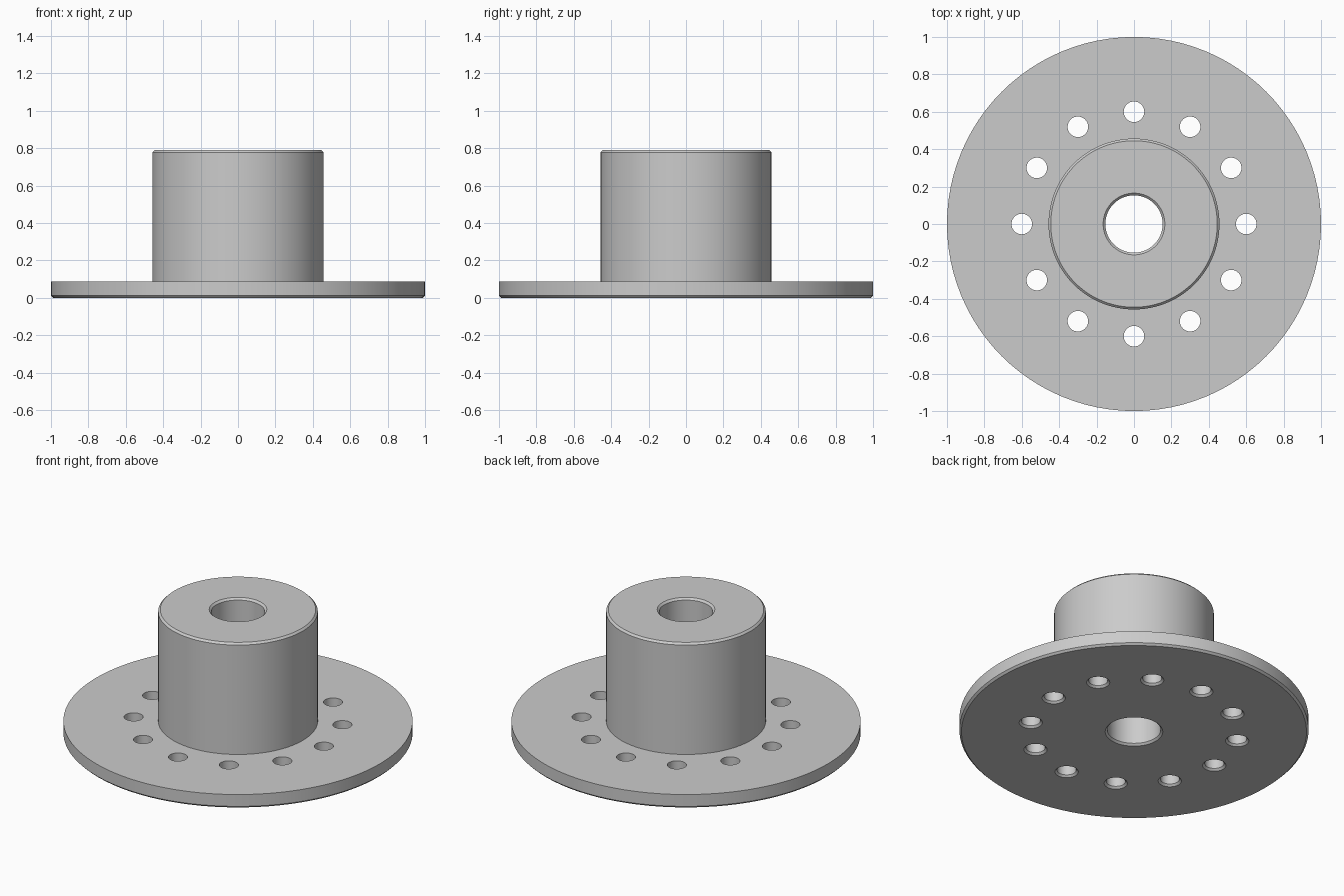
import bpy, bmesh
from math import radians, cos, sin, tau
from mathutils import Matrix

cube = bpy.data.objects.get("Cube")
if cube:
    bpy.data.objects.remove(cube)

SEGMENTS = 96
CHAMFER = 0.012
FLANGE_R, FLANGE_TOP = 1.0, 0.087
HUB_R, HUB_TOP = 0.457, 0.79
BORE_R = 0.153
HOLE_R, HOLE_CIRCLE, HOLE_COUNT = 0.055, 0.6, 12

steel = bpy.data.materials.new("grey_steel")
steel.use_nodes = True
steel.diffuse_color = (0.6, 0.6, 0.6, 1)
steel.node_tree.nodes["Principled BSDF"].inputs["Base Color"].default_value = (0.6, 0.6, 0.6, 1)


def lathe(bm, profile, segments, offset=(0, 0), closed=False):
    """Revolve (radius, height) points around a vertical axis at offset."""
    rings = []
    for r, z in profile:
        rings.append([bm.verts.new((offset[0] + r * cos(tau * i / segments),
                                    offset[1] + r * sin(tau * i / segments), z))
                      for i in range(segments)])
    pairs = list(zip(rings, rings[1:]))
    if closed:
        pairs.append((rings[-1], rings[0]))
    else:
        bm.faces.new(rings[0])
        bm.faces.new(rings[-1])
    for a, b in pairs:
        for i in range(segments):
            j = (i + 1) % segments
            bm.faces.new((a[i], a[j], b[j], b[i]))


def finish(bm, name):
    bmesh.ops.recalc_face_normals(bm, faces=bm.faces[:])
    mesh = bpy.data.meshes.new(name)
    bm.to_mesh(mesh)
    bm.free()
    mesh.materials.append(steel)
    obj = bpy.data.objects.new(name, mesh)
    bpy.context.collection.objects.link(obj)
    return obj


# Flange, hub and chamfered bore as one turned body
c = CHAMFER
bm = bmesh.new()
lathe(bm, [
    (BORE_R + c, 0), (FLANGE_R - c, 0), (FLANGE_R, c), (FLANGE_R, FLANGE_TOP),
    (HUB_R, FLANGE_TOP), (HUB_R, HUB_TOP - c), (HUB_R - c, HUB_TOP),
    (BORE_R + c, HUB_TOP), (BORE_R, HUB_TOP - c), (BORE_R, c),
], SEGMENTS, closed=True)
body = finish(bm, "flanged_hub")

# Ring of bolt holes, countersunk on the underside
bm = bmesh.new()
for k in range(HOLE_COUNT):
    a = tau * k / HOLE_COUNT
    lathe(bm, [(HOLE_R + 2 * c, -c), (HOLE_R, c), (HOLE_R, FLANGE_TOP + 0.05)], 32,
          (HOLE_CIRCLE * cos(a), HOLE_CIRCLE * sin(a)))
cutter = finish(bm, "bolt_hole_cutter")
cutter.hide_render = True

cut = body.modifiers.new("bolt_holes", 'BOOLEAN')
cut.operation = 'DIFFERENCE'
cut.solver = 'EXACT'
cut.object = cutter

bpy.ops.object.select_all(action='DESELECT')
body.select_set(True)
bpy.context.view_layer.objects.active = body
bpy.ops.object.modifier_apply(modifier=cut.name)
bpy.data.objects.remove(cutter)
bpy.ops.object.shade_smooth_by_angle(angle=radians(30))
